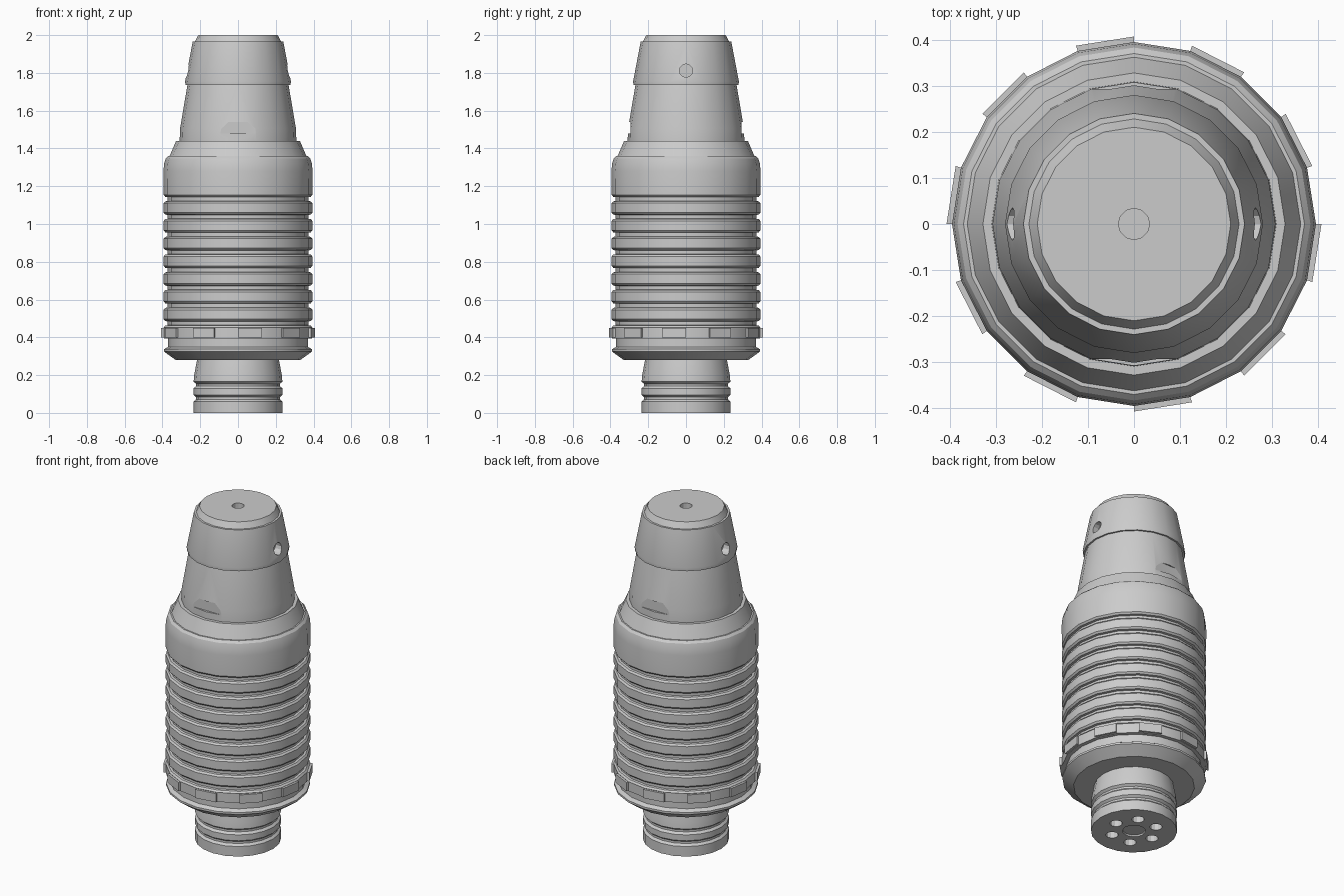
import bpy, bmesh, math
from mathutils import Matrix, Vector

if "Cube" in bpy.data.objects:
    bpy.data.objects.remove(bpy.data.objects["Cube"])

SIDES = 20


def finish(bm, name, smooth=True):
    bmesh.ops.recalc_face_normals(bm, faces=bm.faces)
    me = bpy.data.meshes.new(name)
    bm.to_mesh(me)
    bm.free()
    ob = bpy.data.objects.new(name, me)
    bpy.context.collection.objects.link(ob)
    if smooth:
        bpy.ops.object.select_all(action='DESELECT')
        ob.select_set(True)
        bpy.context.view_layer.objects.active = ob
        bpy.ops.object.shade_smooth_by_angle(angle=math.radians(25))
    return ob


def lathe(name, profile):
    """Closed solid turned around z from (radius, z) points, bottom to top."""
    bm = bmesh.new()
    rings = []
    for r, z in profile:
        rings.append([bm.verts.new((r * math.cos(a), r * math.sin(a), z))
                      for a in (2 * math.pi * i / SIDES for i in range(SIDES))])
    for lo, hi in zip(rings, rings[1:]):
        for i in range(SIDES):
            j = (i + 1) % SIDES
            bm.faces.new((lo[i], lo[j], hi[j], hi[i]))
    bm.faces.new(rings[0][::-1])
    bm.faces.new(rings[-1])
    return finish(bm, name)


def cutter(name, target, shapes):
    """Boolean cutter; each shape is (kind, location, axis, size, depth)."""
    bm = bmesh.new()
    for kind, loc, axis, size, depth in shapes:
        rot = Vector(axis).to_track_quat('Z', 'Y').to_matrix().to_4x4()
        m = Matrix.Translation(loc) @ rot
        if kind == 'box':
            bmesh.ops.create_cube(bm, size=1, matrix=Matrix.Translation(loc) @ Matrix.Diagonal((*size, 1)))
        else:
            bmesh.ops.create_cone(bm, cap_ends=True, segments=12, radius1=size,
                                  radius2=size, depth=depth, matrix=m)
    ob = finish(bm, name, False)
    ob.hide_render = True
    ob.hide_viewport = True
    ob.display_type = 'WIRE'
    mod = target.modifiers.new(name, 'BOOLEAN')
    mod.operation = 'DIFFERENCE'
    mod.solver = 'EXACT'
    mod.object = ob


# plug at the bottom with two retaining grooves
plug = lathe("plug", [
    (0.235, 0), (0.235, 0.06), (0.222, 0.072), (0.222, 0.084), (0.235, 0.095),
    (0.235, 0.13), (0.222, 0.142), (0.222, 0.154), (0.235, 0.165),
    (0.232, 0.2), (0.217, 0.28)])

# ribbed sleeve with flange, grooves and shoulder
sleeve_profile = [
    (0.33, 0.28), (0.392, 0.325), (0.392, 0.337), (0.37, 0.35), (0.37, 0.38),
    (0.37, 0.395), (0.393, 0.395), (0.393, 0.45)]
for i in range(8):
    z = 0.474 + 0.094 * i
    sleeve_profile += [(0.394, z - 0.022), (0.385, z - 0.012), (0.372, z - 0.01),
                       (0.372, z + 0.01), (0.385, z + 0.012), (0.394, z + 0.022)]
sleeve_profile += [(0.395, 1.28), (0.391, 1.32), (0.383, 1.347), (0.37, 1.36),
                   (0.362, 1.36), (0.328, 1.44)]
sleeve = lathe("ribbed_sleeve", sleeve_profile)

# grip blocks on every other facet of the ring
bm = bmesh.new()
for k in range(SIDES // 2):
    corners = [math.radians(36 * k - 18), math.radians(36 * k)]
    quads = []
    for z in (0.398, 0.45):
        quads.append([bm.verts.new((r * math.cos(a), r * math.sin(a), z))
                      for r, a in ((0.37, corners[0]), (0.407, corners[0]),
                                   (0.407, corners[1]), (0.37, corners[1]))])
    lo, hi = quads
    bm.faces.new(lo[::-1])
    bm.faces.new(hi)
    for i in range(4):
        j = (i + 1) % 4
        bm.faces.new((lo[i], lo[j], hi[j], hi[i]))
finish(bm, "grip_blocks", False)

# tapered nose with a raised cap
nose = lathe("tapered_nose", [
    (0.309, 1.44), (0.307, 1.505), (0.268, 1.735), (0.278, 1.735), (0.28, 1.755),
    (0.24, 1.965), (0.228, 1.965), (0.21, 2.0)])

# sockets in the plug's end face
pins = [('hole', (0.127 * math.cos(a), 0.127 * math.sin(a), 0), (0, 0, 1), 0.034, 0.12)
        for a in (math.radians(60 * i) for i in range(6))]
cutter("plug_socket_cutter", plug, pins + [('hole', (0, 0, 0), (0, 0, 1), 0.063, 0.02)])

# holes at the tip and both sides, and wrench notches front and back
cuts = [('hole', (0, 0, 2.0), (0, 0, 1), 0.034, 0.06)]
for s in (-1, 1):
    cuts.append(('hole', (s * 0.27, 0, 1.812), (1, 0, 0), 0.035, 0.09))
    cuts.append(('box', (0, s * 0.343, 1.51), (0, 0, 1), (0.19, 0.1, 0.06), 0))
cutter("nose_cutter", nose, cuts)
